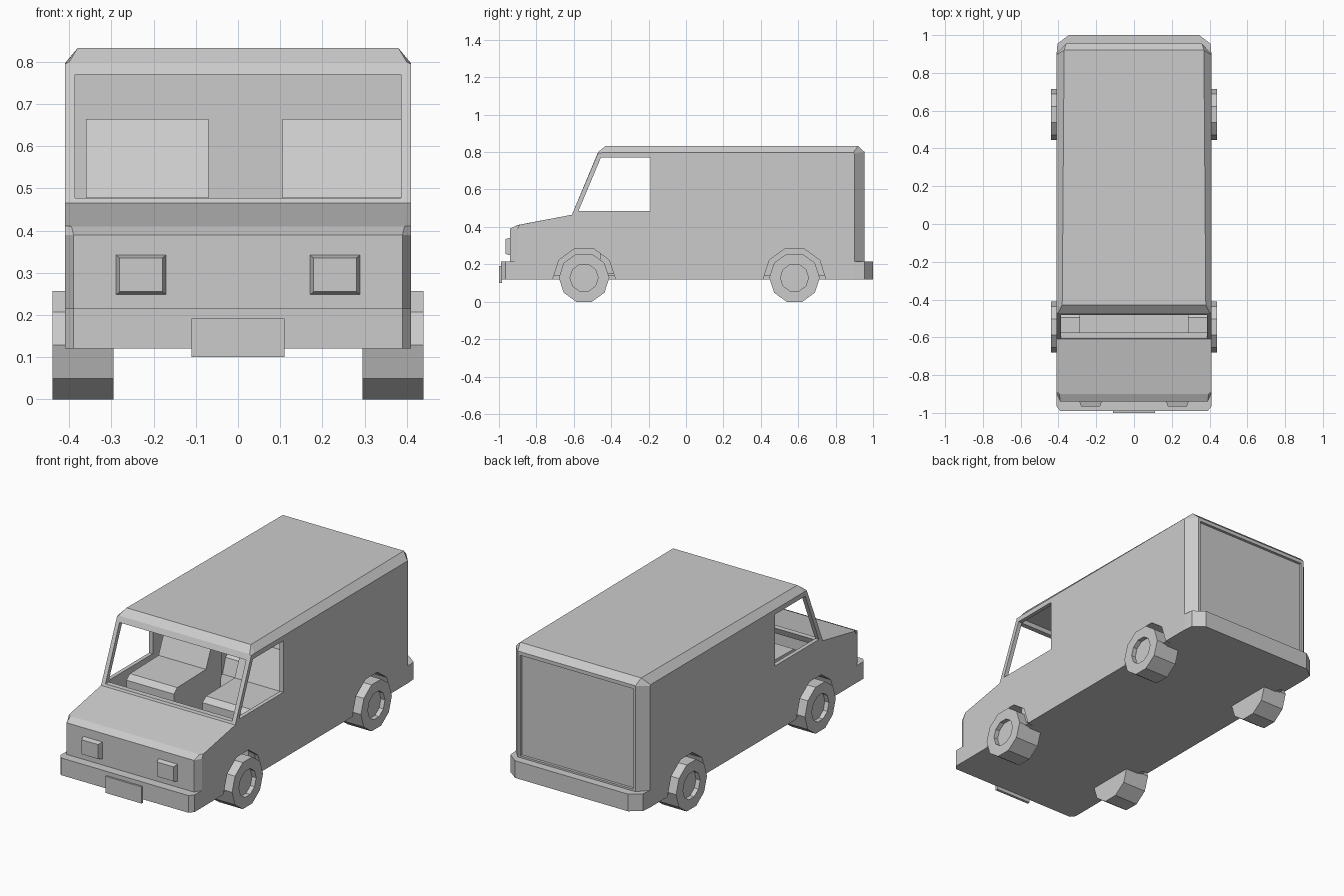
import bpy, bmesh, math

if "Cube" in bpy.data.objects:
    bpy.data.objects.remove(bpy.data.objects["Cube"])


def finish(bm, name):
    bmesh.ops.recalc_face_normals(bm, faces=bm.faces[:])
    me = bpy.data.meshes.new(name)
    bm.to_mesh(me)
    bm.free()
    ob = bpy.data.objects.new(name, me)
    bpy.context.scene.collection.objects.link(ob)
    return ob


def prism_bm(pts, a, b, axis='x'):
    """Extrude a closed outline along x (outline is y,z) or z (outline is x,y)."""
    bm = bmesh.new()
    put = (lambda p, t: (t, p[0], p[1])) if axis == 'x' else (lambda p, t: (p[0], p[1], t))
    lo = [bm.verts.new(put(p, a)) for p in pts]
    hi = [bm.verts.new(put(p, b)) for p in pts]
    n = len(pts)
    for i in range(n):
        j = (i + 1) % n
        bm.faces.new((lo[i], lo[j], hi[j], hi[i]))
    caps = [bm.faces.new(lo), bm.faces.new(hi)]
    return bm, caps


def prism(name, pts, a, b, axis='x'):
    return finish(prism_bm(pts, a, b, axis)[0], name)


def rect(a, b, c, d):
    return [(a, c), (b, c), (b, d), (a, d)]


def decagon(cy, cz, r, count=10):
    return [(cy + r * math.cos(math.radians(36 * i)),
             cz + r * math.sin(math.radians(36 * i))) for i in range(count)]


# Body: centre profile (y, z, half width) joined to a flat side outline (y, z)
rows = [(-.94, .12, .39, -.90, .12), (-.94, .39, .39, -.90, .39),
        (-.90, .41, .395, -.89, .411), (-.61, .465, .40, -.61, .465),
        (-.47, .80, .40, -.47, .795), (-.43, .833, .38, -.44, .797),
        (.92, .833, .37, .895, .797), (.955, .80, .36, .90, .79),
        (.955, .12, .36, .90, .12)]
bm = bmesh.new()
rings = [[bm.verts.new(c) for c in ((-.41, yb, zb), (-xa, ya, za), (xa, ya, za), (.41, yb, zb))]
         for ya, za, xa, yb, zb in rows]
for r, s in zip(rings, rings[1:] + rings[:1]):
    for k in range(3):
        bm.faces.new((r[k], r[k + 1], s[k + 1], s[k]))
bm.faces.new([r[0] for r in rings])
bm.faces.new([r[3] for r in rings])
body = finish(bm, "van_body")


def cut(cutter):
    mod = body.modifiers.new(cutter.name, 'BOOLEAN')
    mod.operation, mod.solver, mod.object = 'DIFFERENCE', 'EXACT', cutter
    cutter.hide_render = True
    cutter.hide_set(True)


# Hollow interior, window openings and rear door recess
cabin = [(-.90, .14), (-.90, .375), (-.59, .44), (-.447, .79), (.90, .79), (.90, .14)]
cut(prism("interior_cutter", cabin, -.388, .388))
cut(prism("windscreen_cutter", rect(-.75, -.42, .477, .77), -.387, .387))
cut(prism("side_window_cutter", [(-.575, .485), (-.455, .77), (-.19, .77), (-.19, .485)], -.6, .6))
cut(prism("rear_door_cutter", rect(.94, 1.1, .225, .78), -.345, .345))

# Wheels, arch openings and inner arch liners
for end, cy in (("front", -.545), ("rear", .58)):
    for side, s in (("left", -1), ("right", 1)):
        tag = f"{end}_{side}"
        arch = decagon(cy, .125, .166, 6)
        cut(prism(f"{tag}_arch_cutter", [(cy + .166, .10)] + arch + [(cy - .166, .10)],
                  s * .375, s * .5))
        bm, caps = prism_bm(arch, s * .285, s * .40)
        bmesh.ops.delete(bm, geom=[caps[1]], context='FACES_ONLY')
        finish(bm, f"{tag}_arch_liner")
        bm, caps = prism_bm(decagon(cy, .128, .135), s * .295, s * .44)
        bmesh.ops.recalc_face_normals(bm, faces=bm.faces[:])
        hub = caps[1]
        bmesh.ops.inset_region(bm, faces=[hub], thickness=.06)
        ext = bmesh.ops.extrude_discrete_faces(bm, faces=[hub])["faces"][0]
        bmesh.ops.translate(bm, verts=ext.verts[:], vec=(-s * .025, 0, 0))
        finish(bm, f"{tag}_wheel")

# Bumpers and number plate
half = [(.41, -.90), (.41, -.965), (.39, -.99)]
prism("front_bumper", half + [(-x, y) for x, y in reversed(half)], .12, .215, 'z')
half = [(.41, .90), (.405, .955), (.345, 1.0)]
prism("rear_bumper", half + [(-x, y) for x, y in reversed(half)], .12, .215, 'z')
prism("front_plate", rect(-1.0, -.985, .10, .192), -.11, .11)

# Headlights: blocks with a tapered front
for side, s in (("left", -1), ("right", 1)):
    bm, caps = prism_bm(rect(-.965, -.93, .245, .345), s * .23 - .062, s * .23 + .062)
    for v in bm.verts:
        if v.co.y < -.95:
            v.co.x = s * .23 + (v.co.x - s * .23) * .82
            v.co.z = .295 + (v.co.z - .295) * .8
    finish(bm, f"{side}_headlight")

# Seats: cushion and reclined back in one profile
seat = [(-.46, .15), (-.46, .45), (-.43, .475), (-.18, .48), (-.10, .665), (-.03, .665), (-.06, .15)]
prism("left_seat", seat, -.36, -.07)
prism("right_seat", seat, .105, .387)
